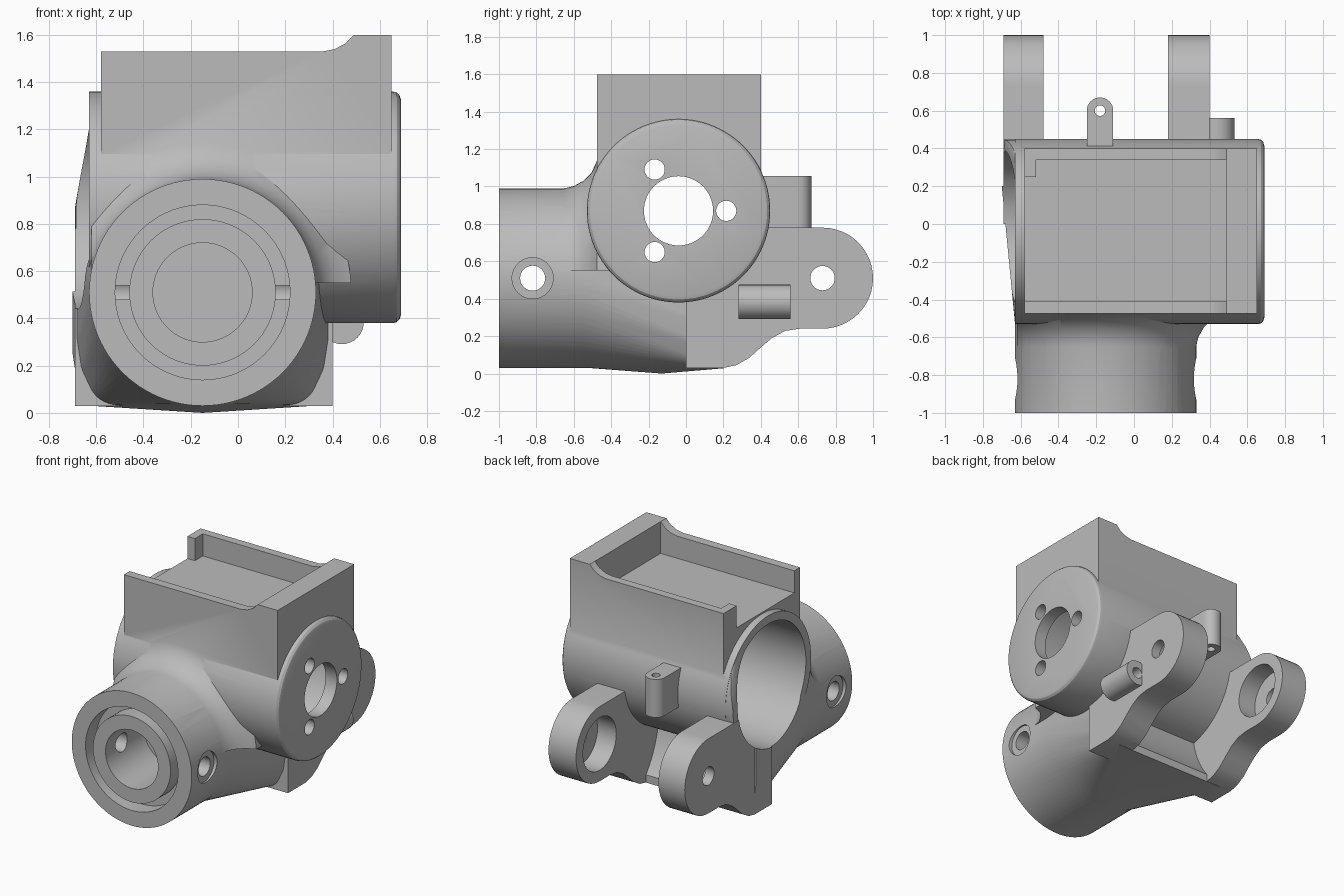
import bpy, bmesh
from math import sin, cos, pi
from mathutils import Vector

cube = bpy.data.objects.get("Cube")
if cube:
    bpy.data.objects.remove(cube)

grey = bpy.data.materials.new("cast_grey")
grey.use_nodes = True
colour = (0.5, 0.5, 0.5, 1)
grey.diffuse_color = colour
grey.node_tree.nodes["Principled BSDF"].inputs["Base Color"].default_value = colour


def place(axis, a, u, v):
    """Point at a along the axis, (u, v) in the other two axes in order."""
    p = [u, v]
    p.insert("xyz".index(axis), a)
    return Vector(p)


def finish(name, bm):
    bmesh.ops.recalc_face_normals(bm, faces=bm.faces)
    mesh = bpy.data.meshes.new(name)
    bm.to_mesh(mesh)
    bm.free()
    mesh.materials.append(grey)
    ob = bpy.data.objects.new(name, mesh)
    bpy.context.collection.objects.link(ob)
    return ob


def loft(name, axis, sections):
    """Skin between (position, outline) sections."""
    bm = bmesh.new()
    rings = [[bm.verts.new(place(axis, a, *p)) for p in pts] for a, pts in sections]
    for r0, r1 in zip(rings, rings[1:]):
        for i in range(len(r0)):
            j = (i + 1) % len(r0)
            bm.faces.new((r0[i], r0[j], r1[j], r1[i]))
    bm.faces.new(rings[0])
    bm.faces.new(rings[-1])
    return finish(name, bm)


def circle(c, r, n=72):
    return [(c[0] + r * cos(2 * pi * i / n), c[1] + r * sin(2 * pi * i / n)) for i in range(n)]


def lathe(name, axis, c, stations, n=72):
    return loft(name, axis, [(a, circle(c, r, n)) for a, r in stations])


def cyl(name, axis, c, r, a, b, n=72):
    return lathe(name, axis, c, [(a, r), (b, r)], n)


def prism(name, axis, pts, a, b):
    return loft(name, axis, [(a, pts), (b, pts)])


def box(name, x0, x1, y0, y1, z0, z1):
    return prism(name, "z", [(x0, y0), (x1, y0), (x1, y1), (x0, y1)], z0, z1)


def hull(name, points):
    bm = bmesh.new()
    for p in points:
        bm.verts.new(p)
    bmesh.ops.convex_hull(bm, input=bm.verts)
    loose = [v for v in bm.verts if not v.link_faces]
    bmesh.ops.delete(bm, geom=loose, context="VERTS")
    return finish(name, bm)


def combine(target, tool, op):
    tool.hide_render = True
    mod = target.modifiers.new(op, "BOOLEAN")
    mod.operation, mod.solver, mod.object = op, "EXACT", tool
    bpy.context.view_layer.objects.active = target
    bpy.ops.object.modifier_apply(modifier=mod.name)
    bpy.data.objects.remove(tool)
    bpy.context.view_layer.update()


def add(tool):
    combine(housing, tool, "UNION")


def cut(tool):
    combine(housing, tool, "DIFFERENCE")


BARREL = (-0.04, 0.87)   # y, z of the crosswise barrel
NECK = (-0.15, 0.51)     # x, z of the front neck
PIVOT = (0.73, 0.51)     # y, z of the rear lugs

# Yoke: blends the round neck into a square rear
half = [(0.55, 0.78), (0.55, 0.25), (0.53, 0.12), (0.49, 0.035), (0.44, 0.028)]
points = [place("y", -0.55, *p) for p in circle(NECK, 0.478)]
for s in (-1, 1):
    points += [(NECK[0] + s * x, 0.2, z) for x, z in half]
points += [(-0.69, 0.2, 0.7), (-0.69, 0.2, 0.25), (NECK[0], -0.13, 0.0)]
housing = hull("joint_housing", points)

# Rear lugs
arc = [(PIVOT[0] + 0.27 * sin(t * pi / 24), PIVOT[1] + 0.27 * cos(t * pi / 24)) for t in range(25)]
outline = [(0, 0.78)] + arc + [(0.61, 0.24), (0.53, 0.228), (0.46, 0.19), (0.4, 0.14),
                               (0.34, 0.085), (0.27, 0.045), (0.2, 0.03), (0, 0.03)]
for name, x0, x1 in (("right_lug", -0.69, -0.48), ("left_lug", 0.18, 0.4)):
    add(prism(name, "x", outline, x0, x1))

# Round clearance between the lugs, and seats on their inner faces
cut(cyl("clearance", "x", PIVOT, 0.68, -0.48, 0.18, 96))
cut(cyl("lug_seats", "x", PIVOT, 0.19, -0.62, 0.33))
cut(cyl("pivot_hole", "x", PIVOT, 0.065, -0.8, 0.5, 32))

# Crosswise barrel with a rounded closed end
add(lathe("barrel", "x", BARREL, [(-0.63, 0.49), (0.655, 0.49), (0.672, 0.486),
                                  (0.684, 0.474), (0.69, 0.455)], 96))

# Slanted collar round the open end
rim = []
for y, z in circle(BARREL, 0.488, 96):
    t = min(max((z - 0.88) / 0.26, 0), 1)
    rim += [(-0.4, y, z), (min(-0.69 + 0.068 * (0.45 - y) + 0.06 * t, -0.6), y, z)]
add(hull("collar", rim))

# Upper tray block
add(prism("tray_block", "y", [(-0.58, 0.87), (0.65, 0.87), (0.65, 1.6), (0.49, 1.6), (0.455, 1.564),
                              (0.41, 1.54), (0.36, 1.53), (-0.58, 1.53)], -0.475, 0.4))

# Front neck, with a flared fillet on its upper side
add(cyl("neck", "y", NECK, 0.48, -1, -0.3, 96))
flare = lathe("neck_fillet", "y", NECK, [(-0.66, 0.478), (-0.6, 0.492), (-0.55, 0.52),
                                         (-0.505, 0.565), (-0.475, 0.63), (-0.3, 0.63)], 96)
combine(flare, box("fillet_limit", -0.62, 0.6, -1, 0, 0.55, 1.3), "INTERSECT")
add(flare)

# Rear post and side post
end = [(-0.18 + 0.07 * cos(t * pi / 16), 0.6 + 0.07 * sin(t * pi / 16)) for t in range(17)]
add(prism("rear_post", "z", end + [(-0.25, 0.3), (-0.11, 0.3)], 0.78, 1.055))
add(cyl("side_post", "y", (0.44, 0.383), 0.092, 0.28, 0.56, 32))
cut(cyl("rear_post_hole", "z", (-0.18, 0.6), 0.028, 0.7, 1.2, 24))
cut(cyl("side_post_hole", "y", (0.44, 0.383), 0.04, 0.4, 0.7, 24))

# Barrel bore and the holes in its end wall
cut(cyl("barrel_bore", "x", BARREL, 0.43, -0.9, 0.6, 96))
cut(cyl("shaft_hole", "x", BARREL, 0.185, 0.5, 0.8))
for k in range(3):
    a = k * 2 * pi / 3
    c = (BARREL[0] + 0.255 * cos(a), BARREL[1] + 0.255 * sin(a))
    cut(cyl("screw_hole", "x", c, 0.054, 0.5, 0.8, 32))

# Tray pocket, open to one end, with a corner tab left standing
cut(prism("tray_pocket", "z", [(-0.9, -0.41), (0.49, -0.41), (0.49, 0.34), (-0.52, 0.34),
                               (-0.52, 0.25), (-0.9, 0.25)], 1.37, 1.8))

# Ring groove and blind bore in the neck
groove = cyl("ring_groove", "y", NECK, 0.37, -1.1, -0.88)
combine(groove, cyl("groove_core", "y", NECK, 0.31, -1.2, -0.8), "DIFFERENCE")
cut(groove)
cut(cyl("neck_bore", "y", NECK, 0.21, -1.1, -0.56))

# Cross hole through the neck with shallow seats
cross = (-0.82, 0.51)
cut(cyl("cross_hole", "x", cross, 0.067, -0.8, 0.5, 32))
for x0, x1 in ((-0.8, -0.605), (0.305, 0.5)):
    cut(cyl("cross_seat", "x", cross, 0.11, x0, x1, 40))

# Shading
housing.select_set(True)
bpy.context.view_layer.objects.active = housing
bpy.ops.object.shade_smooth_by_angle(angle=pi / 7)
